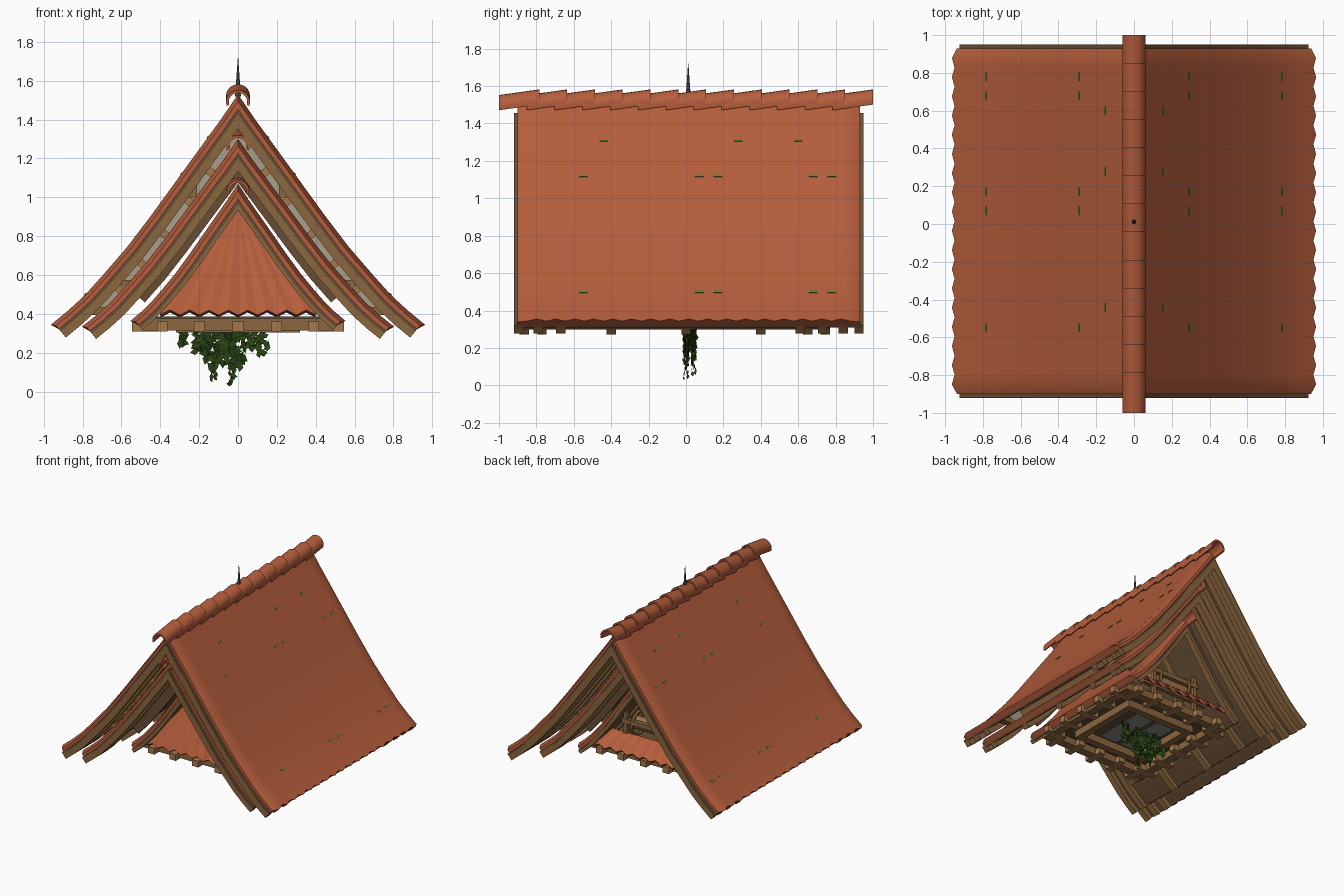
import bpy, bmesh, math, random
from mathutils import Vector, Matrix

random.seed(4)
if "Cube" in bpy.data.objects:
    bpy.data.objects.remove(bpy.data.objects["Cube"])


def material(name, r, g, b):
    m = bpy.data.materials.new(name)
    m.use_nodes = True
    m.diffuse_color = (r, g, b, 1)
    m.node_tree.nodes["Principled BSDF"].inputs["Base Color"].default_value = (r, g, b, 1)
    return m


RED = material("terracotta", .46, .11, .045)
WOOD = material("oak", .26, .135, .05)
LIGHT = material("pale_oak", .38, .19, .075)
DARK = material("dark_oak", .14, .075, .035)
CREAM = material("plaster", .4, .35, .26)
GLASS = material("dusty_glass", .24, .27, .24)
LEAF = material("ivy_green", .022, .06, .007)
MOSS = material("moss_green", .11, .22, .025)
IRON = material("iron", .1, .11, .13)


def finish(name, bm, mat, smooth=False):
    bmesh.ops.recalc_face_normals(bm, faces=bm.faces)
    me = bpy.data.meshes.new(name)
    bm.to_mesh(me)
    bm.free()
    ob = bpy.data.objects.new(name, me)
    bpy.context.collection.objects.link(ob)
    me.materials.append(mat)
    if smooth:
        bpy.ops.object.select_all(action="DESELECT")
        ob.select_set(True)
        bpy.context.view_layer.objects.active = ob
        bpy.ops.object.shade_smooth_by_angle(angle=math.radians(30))
    return ob


def boxes(name, items, mat):
    """Each item: centre, size, optional turn about y."""
    bm = bmesh.new()
    for c, s, *turn in items:
        m = Matrix.Translation(c) @ Matrix.Rotation(turn[0] if turn else 0, 4, "Y")
        bmesh.ops.create_cube(bm, size=1, matrix=m @ Matrix.Diagonal((*s, 1)))
    return finish(name, bm, mat)


# Sagging roof curve: share of half width against share of height drop
CURVE = [(0, 0), (.1, .118), (.21, .24), (.34, .385), (.47, .53), (.6, .668),
         (.73, .79), (.83, .88), (.92, .947), (1, 1)]


class Roof:
    def __init__(self, apex, width, eave):
        self.pts = [Vector((u * width, 0, apex - v * (apex - eave))) for u, v in CURVE]

    def offset(self, d, reach=1.0, extra=0):
        p, out = self.pts, []
        last = p[-1].x * reach
        for i, q in enumerate(p):
            if q.x > last + .001:
                break
            t = (p[min(i + 1, len(p) - 1)] - p[max(i - 1, 0)]).normalized()
            n = Vector((t.z, 0, -t.x))
            o = q + n * d
            if i == 0:
                o = Vector((0, 0, q.z + d * n.z - d * abs(n.x * t.z / t.x)))
            if i == len(p) - 1:
                o += t * extra
            out.append(o)
        return [Vector((-o.x, 0, o.z)) for o in out[:0:-1]] + out

    def at(self, z):
        for a, b in zip(self.pts, self.pts[1:]):
            if b.z <= z <= a.z:
                return a.lerp(b, (a.z - z) / (a.z - b.z)), math.atan2(a.z - b.z, b.x - a.x)

    def slab(self, name, d0, d1, ys, mat, reach=1.0, tiled=False):
        bm = bmesh.new()
        loops = []
        for i, y in enumerate(ys):
            extra = .018 * (i % 2) if tiled else 0
            drop = .02 if tiled and i in (0, len(ys) - 1) else 0
            ring = self.offset(d0 + drop, reach, extra) + self.offset(d1, reach)[::-1]
            loops.append([bm.verts.new((v.x, y, v.z)) for v in ring])
        n = len(loops[0])
        for a, b in zip(loops, loops[1:]):
            for k in range(n):
                bm.faces.new((a[k], a[(k + 1) % n], b[(k + 1) % n], b[k]))
        h = n // 2
        for ring in (loops[0], loops[-1]):
            for k in range(h - 1):
                bm.faces.new((ring[k], ring[k + 1], ring[n - 2 - k], ring[n - 1 - k]))
        return finish(name, bm, mat, True)


def ridge(name, z, y0, y1, count, r):
    """Overlapping half-round tiles, each tipped up towards the back."""
    bm = bmesh.new()
    pitch = (y1 - y0) / (count + .45)
    length, tilt = pitch * 1.45, .14
    for i in range(count):
        rings = []
        for end in (0, 1):
            for rad in (r, r - .014):
                y = y0 + i * pitch + end * length
                base = z + (end - .5) * length * tilt
                rings.append([bm.verts.new((rad * math.cos(a), y, base + rad * math.sin(a)))
                              for a in [math.pi * (k - 1) / 10 for k in range(13)]])
        a, b, c, d = rings
        for p, q in ((a, c), (b, d), (a, b), (c, d)):
            for k in range(12):
                bm.faces.new((p[k], p[k + 1], q[k + 1], q[k]))
        for k in (0, 12):
            bm.faces.new((a[k], b[k], d[k], c[k]))
    return finish(name, bm, RED, True)


def tiled_roof(name, roof, y0, y1, waves, rafters, depth):
    inner, outer = y0 + .02, y1 - .02
    cols = [inner + (outer - inner) * i / (2 * waves) for i in range(2 * waves + 1)]
    roof.slab(name + "_tiles", 0, .045, cols, RED, tiled=True)
    roof.slab(name + "_boards", .042, .058, [y0, y1], DARK)
    for i, y in enumerate([y0 + .025, y1 - .025] + rafters):
        roof.slab(f"{name}_rafter_{i}", .043, depth, [y - .025, y + .025], WOOD)


main = Roof(1.53, .95, .355)
middle = Roof(1.30, .79, .345)
small = Roof(1.07, .54, .375)
tiled_roof("main_roof", main, -.92, .95, 18, [-.79, -.67, .61, .73, .84], .1)
tiled_roof("middle_roof", middle, -.89, .77, 16, [-.77, -.4, 0, .4, .65], .095)
tiled_roof("small_roof", small, -.62, .64, 12, [-.3, 0, .3], .075)
ridge("main_ridge", 1.505, -1, 1, 13, .062)
ridge("middle_ridge", 1.275, -.92, .79, 11, .06)
ridge("small_ridge", 1.045, -.66, .68, 9, .058)

# Plaster infill between the roofs, with timbers and purlins
for i, y in enumerate((-.6, .5)):
    main.slab(f"plaster_wall_{i}", .06, .145, [y, y + .02], CREAM, .83)
    middle.slab(f"timber_wall_{i}", .055, .13, [y + .02, y + .04], DARK, .74)
    timbers = []
    for s in (-1, 1):
        timbers += [((s * .23, y, 1.08), (.04, .05, .16)),
                    ((s * .74, y, .415), (.2, .05, .04)),
                    ((s * .61, y, .56), (.14, .05, .03))]
    boxes(f"wall_timbers_{i}", timbers, WOOD)
purlins = []
for z in (1.12, .97, .8, .65, .52):
    p, a = middle.at(z)
    for s in (-1, 1):
        purlins.append(((s * (p.x + .015), -.05, p.z + .012), (.04, 1.3, .05), s * a))
boxes("purlins", purlins, LIGHT)


# Hipped ends under the small roof, with toothed lower edges
def hip(name, y0, y1, z0, z1, w0, w1, teeth):
    bm = bmesh.new()
    low = [bm.verts.new((-w0 + 2 * w0 * i / (2 * teeth), y0, z0 + .025 * (i % 2)))
           for i in range(2 * teeth + 1)]
    high = [bm.verts.new((-w1 + 2 * w1 * i / (2 * teeth), y1, z1)) for i in range(2 * teeth + 1)]
    for k in range(2 * teeth):
        bm.faces.new((low[k], low[k + 1], high[k + 1], high[k]))
    ob = finish(name, bm, RED)
    mod = ob.modifiers.new("thickness", "SOLIDIFY")
    mod.thickness, mod.offset = .02, 0


hip("front_hip", -.58, -.3, .39, .985, .4, .008, 8)
hip("back_hip", .6, .47, .39, .5, .4, .32, 8)

# Floor frame with protruding joists
frame = []
for s in (-1, 1):
    for r, z, t in ((.46, .345, .07), (.29, .335, .06)):
        frame += [((0, s * r, z), (2 * r + t, t, .06)), ((s * r, 0, z), (t, 2 * r - t, .06))]
boxes("floor_frame", frame, WOOD)
joists = []
for t in (-.39, -.2, 0, .2, .39):
    for s in (-1, 1):
        joists += [((t, s * .46, .335), (.055, .17, .05)), ((s * .46, t, .335), (.17, .055, .05))]
boxes("joist_ends", joists, LIGHT)
boxes("floor", [((0, 0, .38), (.9, .9, .015))], DARK)
boxes("floor_panes", [((x, 0, .365), (.15, .5, .008)) for x in (-.16, .04)], GLASS)

# Winch in the open back gable
rails = [((0, .47, z), (w, .035, .035)) for z, w in ((.47, .62), (.6, .46))]
rails += [((x, .47, .53), (.03, .03, .3)) for x in (-.2, .2)]
boxes("back_railing", rails, WOOD)
bm = bmesh.new()
turn = Matrix.Rotation(math.pi / 2, 4, "Y")
bmesh.ops.create_cone(bm, cap_ends=True, segments=12, radius1=.05, radius2=.05, depth=.36,
                      matrix=Matrix.Translation((0, .4, .57)) @ turn)
finish("winch_drum", bm, LIGHT, True)
for i, x in enumerate((-.14, .14)):
    bpy.ops.mesh.primitive_torus_add(major_radius=.09, minor_radius=.014, major_segments=16,
                                     minor_segments=6, location=(x, .4, .57),
                                     rotation=(0, math.pi / 2, 0))
    wheel = bpy.context.object
    wheel.name = f"winch_wheel_{i}"
    wheel.data.materials.append(WOOD)

# Spike on the ridge
bm = bmesh.new()
bmesh.ops.create_cone(bm, cap_ends=True, segments=8, radius1=.015, radius2=.001, depth=.2,
                      matrix=Matrix.Translation((0, .012, 1.62)))
finish("spike", bm, IRON, True)

# Moss flecks on the slopes
flecks = []
for z, ys in ((1.12, (-.55, .07, .17, .68, .78)), (.5, (-.55, .07, .17, .68, .78)),
              (1.31, (-.44, .28, .6))):
    p, a = main.at(z)
    for s in (-1, 1):
        flecks += [((s * p.x, y, p.z), (.014, .045, .008), s * a) for y in ys]
boxes("moss", flecks, MOSS)

# Hanging ivy
bm = bmesh.new()
strands = [(-.27, .22, 0), (-.19, .19, .04), (-.13, .04, .04), (-.09, .12, 0), (-.03, .02, 0),
           (.0, .11, .04), (.06, .2, 0), (.12, .17, .04), (-.06, .17, .02), (-.15, .15, 0)]
for x, bottom, y in strands:
    z = .35
    while z > bottom + .015:
        spread = .035 if z > .15 else .015
        c = Vector((x + random.uniform(-spread, spread), y + random.uniform(-.012, .012), z))
        m = (Matrix.Translation(c) @ Matrix.Rotation(random.uniform(-.6, .6), 4, "Z")
             @ Matrix.Rotation(random.uniform(0, 6.28), 4, "Y"))
        r = random.uniform(.018, .032) if z > .12 else .016
        corners = [(-r, 0, 0), (0, .004, r * .7), (r, 0, 0), (0, -.004, -r * .7)]
        bm.faces.new([bm.verts.new(m @ Vector(v)) for v in corners])
        z -= .008
finish("ivy", bm, LEAF)
